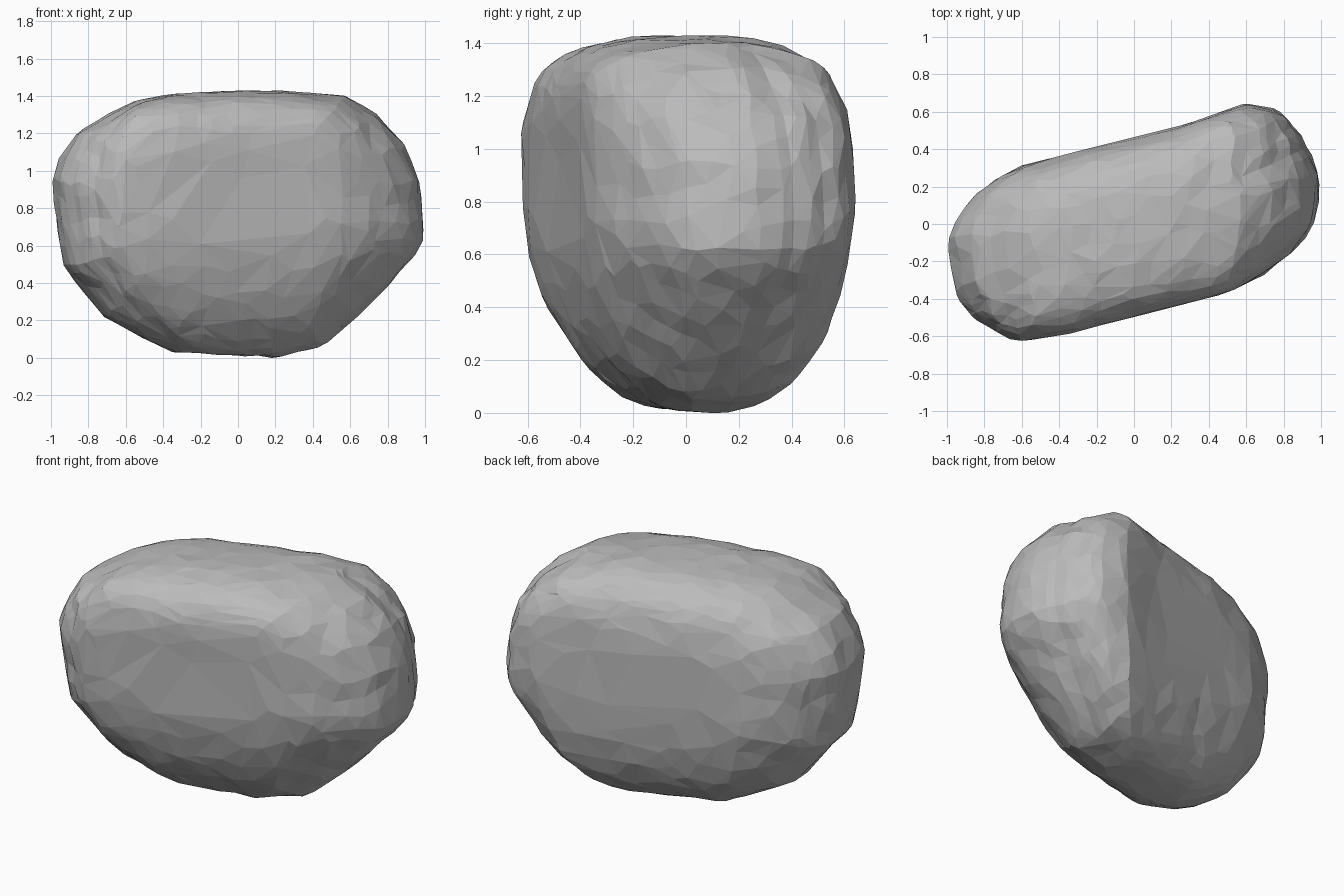
import bpy
import bmesh
from math import atan2, cos, sin, hypot, tau, floor, copysign
from mathutils import Vector, noise

cube = bpy.data.objects.get("Cube")
if cube:
    bpy.data.objects.remove(cube, do_unlink=True)

MID = 0.8             # height of the widest part of the boulder
SLANT = 0.25          # sideways lean of the long axis, seen from the top
HALF_DEPTH = 0.48     # from the middle to the flat front or back

# Profiles of the boulder, each running once round its middle
FRONT = [(1, .72), (.99, .62), (.93, .52), (.78, .36), (.6, .18), (.45, .06),
         (.2, 0), (-.35, .03), (-.5, .1), (-.72, .22), (-.85, .38),
         (-.94, .5), (-1, .95), (-.95, 1.08), (-.87, 1.2), (-.6, 1.36),
         (-.4, 1.41), (0, 1.43), (.25, 1.43), (.58, 1.4), (.75, 1.3),
         (.9, 1.13), (.97, .95)]
TOP = [(1, .2), (.98, .3), (.84, .57), (.75, .62), (.62, .65), (.5, .62),
       (.3, .54), (-.5, .34), (-.65, .3), (-.85, .16), (-.97, 0), (-1, -.12),
       (-.94, -.43), (-.83, -.52), (-.71, -.64), (-.4, -.6), (.5, -.37),
       (.7, -.27), (.9, -.1), (.96, 0)]


def ray_length(outline, angle):
    """Distance from the middle to the outline in one direction."""
    c, s = cos(angle), sin(angle)
    best = 0
    for i, (ax, ay) in enumerate(outline):
        bx, by = outline[i - 1]
        side_a, side_b = c * ay - s * ax, c * by - s * bx
        if side_a * side_b <= 0 and side_a != side_b:
            t = side_a / (side_a - side_b)
            best = max(best, c * (ax + t * (bx - ax)) + s * (ay + t * (by - ay)))
    return best


def around(table, angle):
    """Blend between the entries of a table that runs round a circle."""
    f = (angle % tau) / tau * len(table)
    i = floor(f)
    t = f - i
    return table[i % len(table)] * (1 - t) + table[(i + 1) % len(table)] * t


def radius_table(outline, drop, count=180):
    moved = [(u, v - drop) for u, v in outline]
    return [ray_length(moved, tau * i / count) for i in range(count)]


def depth_factor(y, z):
    """The front leans out at the top; both faces tuck in at the bottom."""
    if z > 0:
        return 1 + (0.5 * z * z if y < 0 else 0)
    return 1 - (0.7 if y < 0 else 0.28) * z * z


def fit(points, i, j, radii, bins=45):
    """Ease the points in one plane until their outline meets the profile."""
    polar = [(atan2(p[j], p[i]), hypot(p[i], p[j])) for p in points]
    reach = [0.0] * bins
    for angle, r in polar:
        k = round((angle % tau) / tau * bins) % bins
        reach[k] = max(reach[k], r / around(radii, angle))
    for p, (angle, r) in zip(points, polar):
        factor = max(around(reach, angle), 0.8) ** -0.5
        p[i] *= factor
        p[j] *= factor


# Lump: the front profile swelled to flat faces with a rounded rim
front_radii = radius_table(FRONT, MID)
bm = bmesh.new()
bmesh.ops.create_icosphere(bm, subdivisions=6, radius=1)
points = []
for v in bm.verts:
    d = v.co.normalized()
    angle = atan2(d.z, d.x)
    r = hypot(d.x, d.z) ** 0.5 * around(front_radii, angle)
    x, z = r * cos(angle), r * sin(angle)
    y = HALF_DEPTH * copysign(abs(d.y) ** (2 / 3), d.y) * depth_factor(d.y, z)
    p = Vector((x, y + SLANT * x, z))
    # Uneven bumps
    p *= 1 + 0.012 * noise.noise(p * 3) + 0.012 * noise.noise(p * 8)
    points.append(p)

# Trim the lump to the profiles
plans = [(0, 1, radius_table(TOP, 0)), (0, 2, front_radii)]
for step in range(6):
    for i, j, radii in plans:
        fit(points, i, j, radii)

# Rest the boulder on the ground
floor_z = min(p.z for p in points)
for v, p in zip(bm.verts, points):
    v.co = p - Vector((0, 0, floor_z))

mesh = bpy.data.meshes.new("boulder")
bm.to_mesh(mesh)
bm.free()
boulder = bpy.data.objects.new("boulder", mesh)
bpy.context.collection.objects.link(boulder)

# Irregular flat facets
facets = boulder.modifiers.new("facets", "DECIMATE")
facets.ratio = 0.07

# Stone colour
stone = bpy.data.materials.new("stone grey")
stone.use_nodes = True
colour = (0.5, 0.5, 0.5, 1)
stone.diffuse_color = colour
for node in stone.node_tree.nodes:
    if node.type == "BSDF_PRINCIPLED":
        node.inputs["Base Color"].default_value = colour
        node.inputs["Roughness"].default_value = 0.9
mesh.materials.append(stone)
